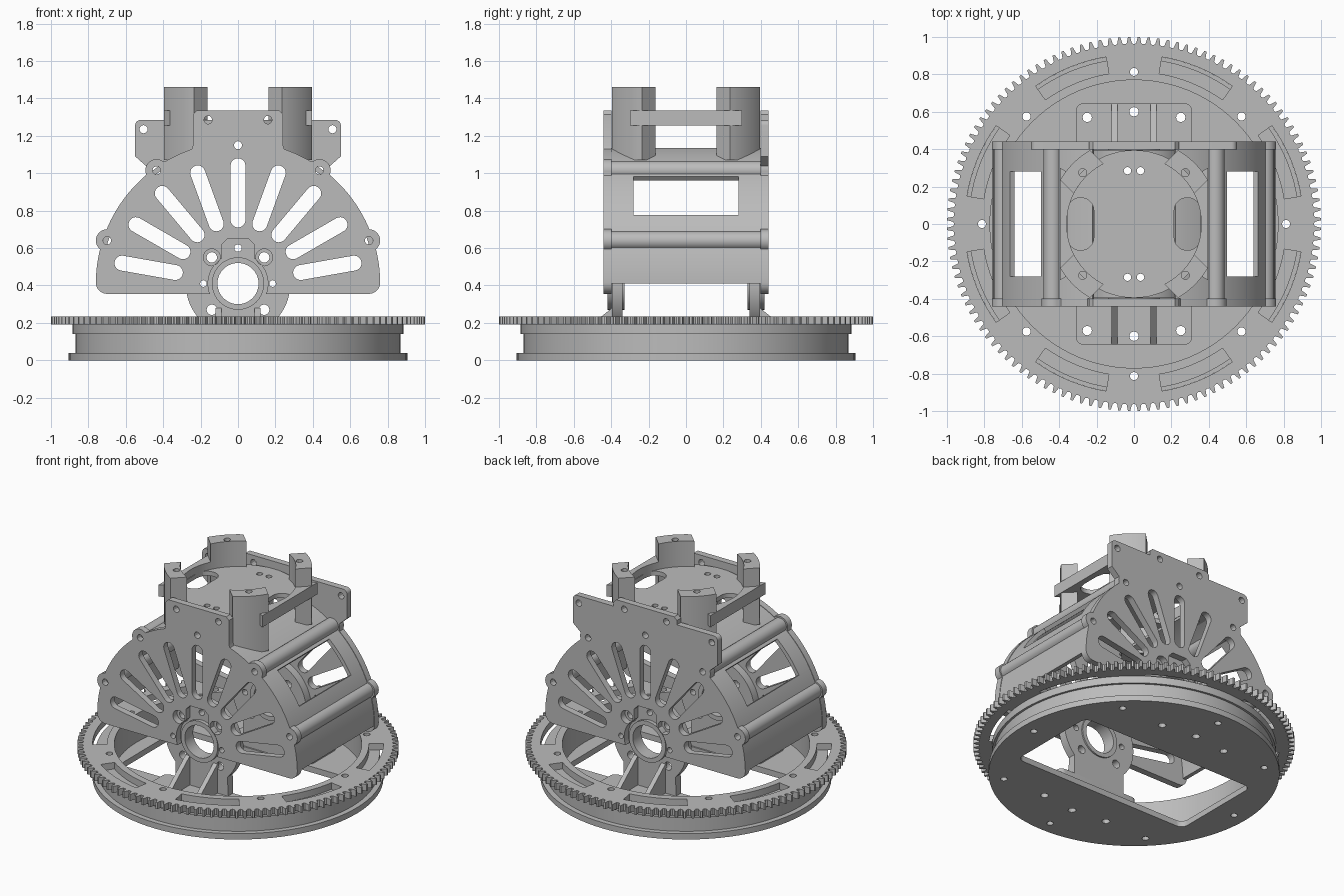
import bpy
import bmesh
from math import sin, cos, pi, radians, hypot, atan2, sqrt

if "Cube" in bpy.data.objects:
    bpy.data.objects.remove(bpy.data.objects["Cube"], do_unlink=True)

grey = bpy.data.materials.new("machined grey")
grey.use_nodes = True
grey.diffuse_color = (0.5, 0.5, 0.5, 1)
grey.node_tree.nodes["Principled BSDF"].inputs["Base Color"].default_value = grey.diffuse_color

PIVOT = 0.41      # height of the tilt axis
FAN = 0.76        # radius of the fan-shaped cheeks
TURN = {"z": (0, 0, 0), "y": (pi / 2, 0, 0), "x": (pi / 2, 0, pi / 2)}


def arc(r, a0, a1, n=24, cx=0, cy=0):
    angles = [radians(a0 + (a1 - a0) * i / n) for i in range(n + 1)]
    return [(cx + r * cos(a), cy + r * sin(a)) for a in angles]


def circle(r, cx=0, cy=0, n=24):
    return arc(r, 0, 360, n, cx, cy)[:-1]


def sector(r0, r1, a0, a1, cy=0):
    return arc(r0, a0, a1, cy=cy) + arc(r1, a1, a0, cy=cy)


def round_rect(x0, x1, y0, y1, r):
    corners = [(x1 - r, y1 - r), (x0 + r, y1 - r), (x0 + r, y0 + r), (x1 - r, y0 + r)]
    return [p for i, (x, y) in enumerate(corners) for p in arc(r, 90 * i, 90 * i + 90, 8, x, y)]


def mirrored(half):
    """Close a half outline by reflecting it in x."""
    return half + [(-x, y) for x, y in reversed(half)]


def turned(loop, degrees):
    c, s = cos(radians(degrees)), sin(radians(degrees))
    return [(x * c - y * s, x * s + y * c) for x, y in loop]


def plate(name, loops, lo, hi, axis="z"):
    """Solid from a flat outline and its holes, running from lo to hi along the axis."""
    curve = bpy.data.curves.new(name, "CURVE")
    curve.dimensions = "2D"
    curve.fill_mode = "BOTH"
    curve.extrude = (hi - lo) / 2
    for loop in loops:
        spline = curve.splines.new("POLY")
        spline.points.add(len(loop) - 1)
        for point, (x, y) in zip(spline.points, loop):
            point.co = (x, y, 0, 1)
        spline.use_cyclic_u = True
    temp = bpy.data.objects.new(name + "_outline", curve)
    bpy.context.collection.objects.link(temp)
    depsgraph = bpy.context.evaluated_depsgraph_get()
    mesh = bpy.data.meshes.new_from_object(temp.evaluated_get(depsgraph))
    bpy.data.objects.remove(temp, do_unlink=True)
    bm = bmesh.new()
    bm.from_mesh(mesh)
    bmesh.ops.remove_doubles(bm, verts=bm.verts, dist=0.00005)
    bmesh.ops.recalc_face_normals(bm, faces=bm.faces)
    bm.to_mesh(mesh)
    bm.free()
    mesh.materials.clear()
    mesh.materials.append(grey)
    obj = bpy.data.objects.new(name, mesh)
    bpy.context.collection.objects.link(obj)
    obj.rotation_euler = TURN[axis]
    obj.location["xyz".index(axis)] = (lo + hi) / 2
    bpy.ops.object.select_all(action="DESELECT")
    obj.select_set(True)
    bpy.context.view_layer.objects.active = obj
    bpy.ops.object.shade_smooth_by_angle(angle=radians(25))
    return obj


# Turntable: floor disc, drum wall, lip and toothed ring
bolts = [circle(0.022, 0.813 * cos(k * pi / 4), 0.813 * sin(k * pi / 4), 12) for k in range(8)]
foot_bolts = [circle(0.025, x, s * y, 12) for s in (-1, 1) for x, y in ((-0.25, 0.57), (0, 0.6), (0.25, 0.57))]
plate("base_disc", [circle(0.905, n=96), round_rect(-0.67, 0.67, -0.33, 0.33, 0.05)] + bolts + foot_bolts, 0, 0.04)
plate("drum_wall", [circle(0.87, n=96), circle(0.77, n=96)] + bolts, 0.04, 0.19)
plate("drum_lip", [circle(0.885, n=96), circle(0.868, n=96)], 0.14, 0.19)
TEETH = 120
gear = []
for k in range(TEETH):
    for r, part in ((0.962, 0), (0.966, 0.22), (1, 0.38), (1, 0.62), (0.966, 0.78)):
        a = 2 * pi * (k + part) / TEETH
        gear.append((r * cos(a), r * sin(a)))
slots = [turned(sector(0.815, 0.905, -13, 13), 22.5 + 45 * k) for k in range(8)]
plate("gear_ring", [gear, circle(0.77, n=96)] + slots + bolts, 0.19, 0.235)

# Trunnion brackets: foot, upright, hub and gussets on both sides
for side, s in (("front", -1), ("back", 1)):
    ends = sorted((s * 0.34, s * 0.645))
    holes = [loop for loop in foot_bolts if loop[0][1] * s > 0]
    plate(side + "_bracket_foot", [round_rect(-0.31, 0.31, *ends, 0.04)] + holes, 0.04, 0.08)
    upright = [(-0.2, 0.06), (0.2, 0.06)] + arc(0.28, -45, 225, 48, 0, PIVOT)
    holes = [circle(0.11, 0, PIVOT, 40), circle(0.02, 0, 0.6, 12)]
    holes += [circle(0.028, x, z, 16) for x in (-0.14, 0.14) for z in (0.27, 0.55)]
    holes += [circle(0.02, x, PIVOT, 12) for x in (-0.185, 0.185)]
    plate(side + "_bracket_upright", [upright] + holes, *sorted((s * 0.34, s * 0.395)), "y")
    plate(side + "_hub", [circle(0.14, 0, PIVOT, 40), circle(0.11, 0, PIVOT, 40)],
          *sorted((s * 0.33, s * 0.42)), "y")
    for x in (-0.105, 0.105):
        rib = [(s * 0.38, 0.06), (s * 0.645, 0.06), (s * 0.645, 0.08), (s * 0.395, 0.28), (s * 0.38, 0.28)]
        plate(side + "_gusset", [rib], x - 0.016, x + 0.016, "x")

# Fan cheeks with lugs, radial slots and an open hub notch
LUGS = [(0.70, 0.64), (0.435, 1.015)]


def rim(degrees):
    """Outer radius of the cheek: the fan arc, pushed out where a lug crosses it."""
    a, best = radians(degrees), FAN
    for x, z in LUGS:
        d, delta = hypot(x, z - PIVOT), a - atan2(z - PIVOT, x)
        if abs(d * sin(delta)) < 0.06:
            best = max(best, d * cos(delta) + sqrt(0.06 ** 2 - (d * sin(delta)) ** 2))
    return best * cos(a), PIVOT + best * sin(a)


radial = []
for k in range(9):
    slot = arc(0.04, -90, 90, 10, 0.63) + arc(0.04, 90, 270, 10, 0.34)
    radial.append([(x, z + PIVOT) for x, z in turned(slot, 10 + 20 * k)])
cheek_holes = [circle(0.022, 0, 1.15, 12)]
for s in (-1, 1):
    cheek_holes += [circle(0.022, s * x, z, 12) for x, z in LUGS + [(0.16, 1.285)]]
    cheek_holes += [circle(0.045, s * 0.14, 0.55), circle(0.018, s * 0.185, PIVOT, 12)]

notch = [(0.085, 0.62), (0.055, 0.65)]
notch = [(0, 0.65)] + notch[::-1] + arc(0.16, 58, -20, 20, 0, PIVOT)
corner = arc(0.06, -90, 0, 8, 0.70, 0.415)
crown = [(0.24, 1.15), (0.24, 1.315), (0.22, 1.335), (0, 1.335)]
ears = [(0.55, 1.09)] + arc(0.03, 0, 90, 6, 0.52, 1.255) + [(0.24, 1.285)]
for side, s in (("front", -1), ("back", 1)):
    top_angle = 71 if s < 0 else 52
    half = notch + corner + [rim(a / 2) for a in range(4, 2 * top_angle + 1)]
    half += crown if s < 0 else ears + crown[1:]
    outline = mirrored(half[1:-1])
    holes = list(cheek_holes)
    if s > 0:
        holes += [circle(0.022, x, 1.235, 12) for x in (-0.505, 0.505)]
    plate(side + "_cheek", [outline] + radial + holes, *sorted((s * 0.397, s * 0.442)), "y")

# Side shells with a window, and the tie tubes between the cheeks
for side, s in (("left", 1), ("right", -1)):
    for a0, a1, y0, y1 in ((0, 29, -0.4, 0.4), (29, 49, -0.4, -0.28),
                           (29, 49, 0.28, 0.4), (49, 73, -0.4, 0.4)):
        shell = [(s * x, z) for x, z in sector(0.73, FAN - 0.003, a0, a1, PIVOT)]
        plate(side + "_shell", [shell], y0, y1, "y")
    for x, z in LUGS:
        plate(side + "_tie_tube", [circle(0.05, s * x, z), circle(0.022, s * x, z, 12)], -0.4, 0.4, "y")

# Top platform: disc, side rails and four corner posts
disc_holes = [round_rect(*sorted((s * 0.215, s * 0.355)), -0.14, 0.14, 0.068) for s in (-1, 1)]
disc_holes += [circle(0.02, x, y, 12) for x in (-0.035, 0.035) for y in (-0.285, 0.285)]
post_holes = [turned(circle(0.022, 0.388, 0, 12), 45 + 90 * k) for k in range(4)]
plate("platform_disc", [circle(0.395, n=64)] + disc_holes, 1.255, 1.285)
for side, turn in (("left", 0), ("right", 180)):
    rail = arc(0.36, -40, 40) + [(0.395, 0.3), (0.395, -0.3)]
    plate(side + "_rail", [turned(rail, turn)], 1.255, 1.335)
for k in range(4):
    post = arc(0.36, -18.3, 18.3, 10) + arc(0.46, 14.2, -14.2, 10)
    plate("corner_post", [turned(post, 45 + 90 * k), post_holes[k]], 1.07, 1.46)
